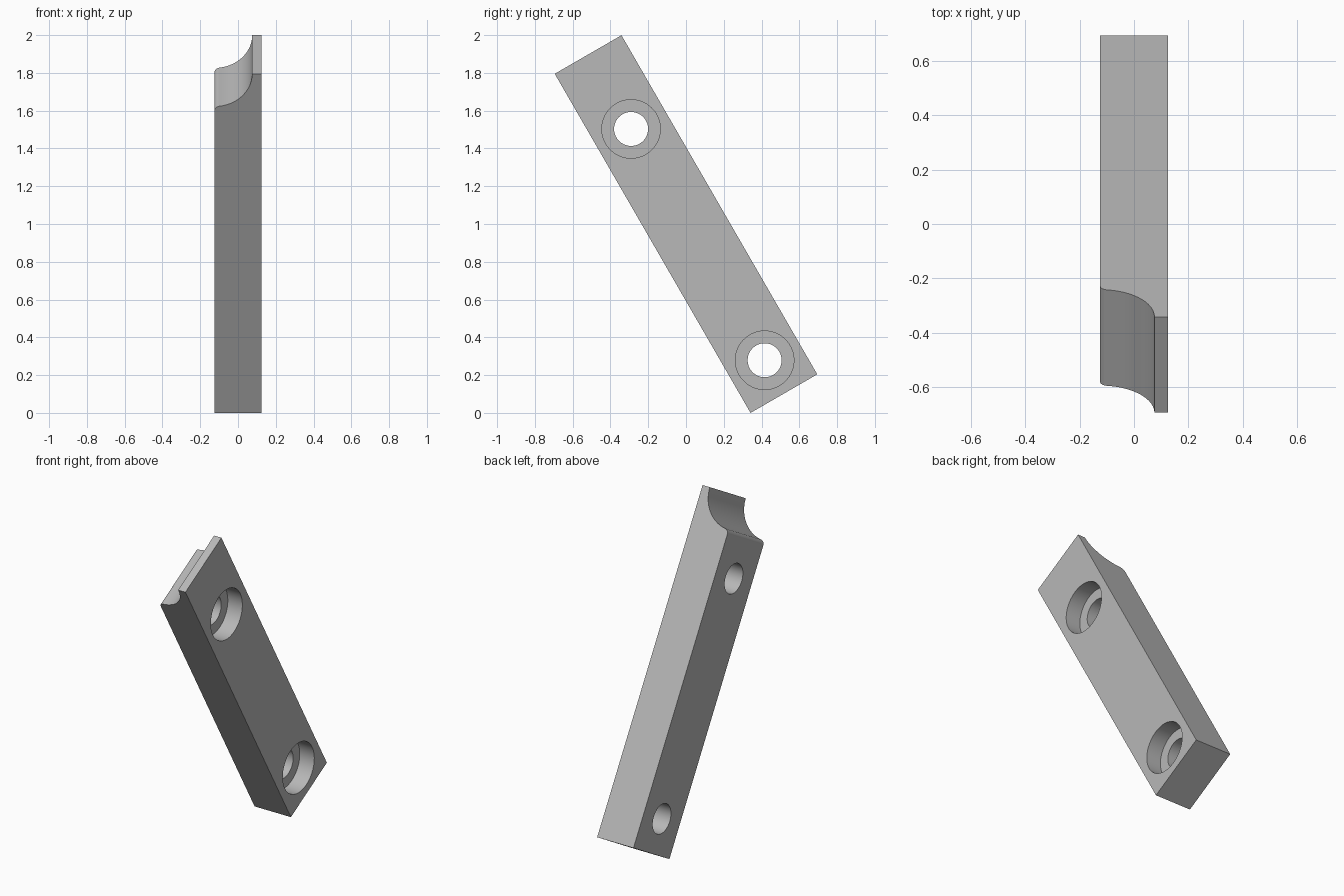
import bpy
import bmesh
from math import sin, cos, atan2, sqrt, pi, radians
from mathutils import Matrix, Vector

cube = bpy.data.objects.get("Cube")
if cube:
    bpy.data.objects.remove(cube, do_unlink=True)

LENGTH, WIDTH, HALF = 2.073, 0.408, 0.125   # bar size, half thickness
SCOOP, LIP = 0.2, 0.03                      # cove radius, rounded edge radius
BORE, SINK, SINK_DEPTH = 0.09, 0.155, 0.1   # screw hole radii, counterbore depth
TILT = radians(30)

grey = bpy.data.materials.new("plain_grey")
grey.use_nodes = True
colour = (0.48, 0.48, 0.48, 1)
grey.diffuse_color = colour
grey.node_tree.nodes["Principled BSDF"].inputs["Base Color"].default_value = colour


def make_object(name, bm):
    bmesh.ops.recalc_face_normals(bm, faces=bm.faces)
    mesh = bpy.data.meshes.new(name)
    bm.to_mesh(mesh)
    bm.free()
    mesh.materials.append(grey)
    obj = bpy.data.objects.new(name, mesh)
    bpy.context.collection.objects.link(obj)
    return obj


def arc(cx, cz, radius, start, end, steps):
    angles = [start + (end - start) * i / steps for i in range(steps + 1)]
    return [(cx + radius * cos(a), cz + radius * sin(a)) for a in angles]


def hole_cutter(name, radius, x_min, x_max, along):
    bm = bmesh.new()
    place = Matrix.Translation(((x_min + x_max) / 2, WIDTH / 2, along))
    bmesh.ops.create_cone(bm, cap_ends=True, segments=64, radius1=radius, radius2=radius,
                          depth=x_max - x_min, matrix=place @ Matrix.Rotation(pi / 2, 4, 'Y'))
    cutter = make_object(name, bm)
    cutter.hide_render = True
    return cutter


# Bar profile: square foot, cove and rounded edge at the top
drop = sqrt((SCOOP + LIP) ** 2 - LIP ** 2)
meet = atan2(drop, LIP)
profile = [(-HALF, 0), (HALF, 0), (HALF, LENGTH)]
profile += arc(-HALF, LENGTH, SCOOP, 0, -meet, 24)
profile += arc(-HALF + LIP, LENGTH - drop, LIP, pi - meet, pi, 10)[1:]

bm = bmesh.new()
face = bm.faces.new([bm.verts.new((x, 0, z)) for x, z in profile])
side = bmesh.ops.extrude_face_region(bm, geom=[face])
moved = [v for v in side["geom"] if isinstance(v, bmesh.types.BMVert)]
bmesh.ops.translate(bm, verts=moved, vec=Vector((0, WIDTH, 0)))
bar = make_object("mounting_bar", bm)

# Counterbored screw holes
cutters = []
for end, along in (("lower", 0.204), ("upper", 1.618)):
    cutters.append(hole_cutter(end + "_bore_cutter", BORE, -HALF - 0.1, HALF + 0.1, along))
    cutters.append(hole_cutter(end + "_counterbore_cutter", SINK, HALF - SINK_DEPTH, HALF + 0.1, along))

bpy.context.view_layer.objects.active = bar
for cutter in cutters:
    mod = bar.modifiers.new(cutter.name, 'BOOLEAN')
    mod.operation = 'DIFFERENCE'
    mod.solver = 'EXACT'
    mod.object = cutter
    bpy.ops.object.modifier_apply(modifier=mod.name)
for cutter in cutters:
    bpy.data.objects.remove(cutter, do_unlink=True)

# Lean the bar forward and centre it
shift = (LENGTH * sin(TILT) - WIDTH * cos(TILT)) / 2
bar.data.transform(Matrix.Translation((0, shift, 0)) @ Matrix.Rotation(TILT, 4, 'X'))

bpy.ops.object.select_all(action='DESELECT')
bar.select_set(True)
bpy.ops.object.shade_smooth_by_angle(angle=radians(30))
